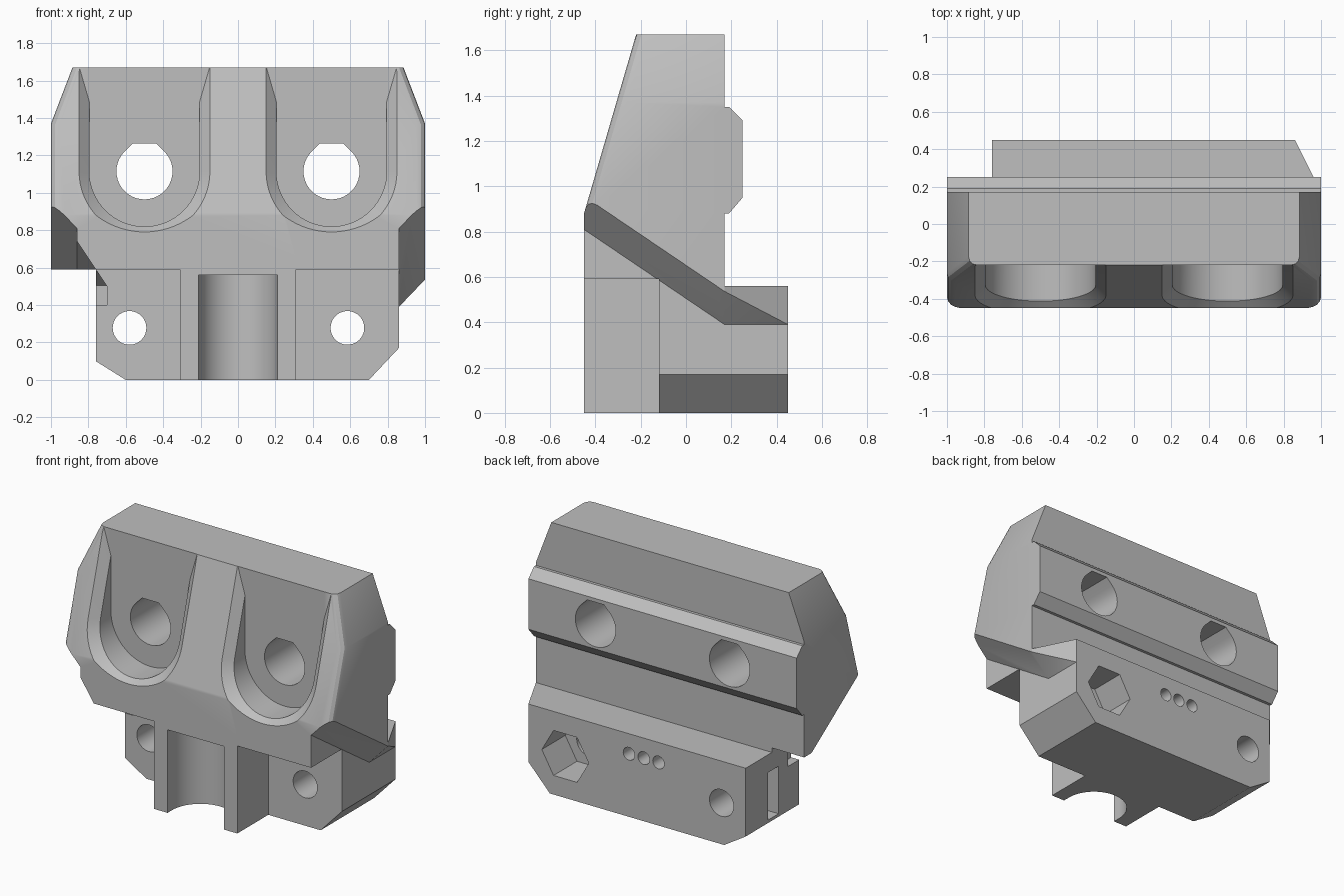
import bpy, bmesh
from math import pi, cos, sin
from mathutils import Vector

if "Cube" in bpy.data.objects:
    bpy.data.objects.remove(bpy.data.objects["Cube"])

grey = bpy.data.materials.new("light grey plastic")
grey.use_nodes = True
grey.diffuse_color = (0.52, 0.52, 0.52, 1)
grey.node_tree.nodes["Principled BSDF"].inputs["Base Color"].default_value = grey.diffuse_color


def make(name, bm):
    bmesh.ops.recalc_face_normals(bm, faces=bm.faces)
    mesh = bpy.data.meshes.new(name)
    bm.to_mesh(mesh)
    bm.free()
    mesh.materials.append(grey)
    ob = bpy.data.objects.new(name, mesh)
    bpy.context.collection.objects.link(ob)
    return ob


def loft(sections):
    """Closed solid through matching loops of 3D points."""
    bm = bmesh.new()
    rings = [[bm.verts.new(p) for p in s] for s in sections]
    for a, b in zip(rings, rings[1:]):
        for i in range(len(a)):
            j = (i + 1) % len(a)
            bm.faces.new((a[i], a[j], b[j], b[i]))
    bm.faces.new(rings[0])
    bm.faces.new(rings[-1])
    bmesh.ops.recalc_face_normals(bm, faces=bm.faces)
    return bm


def prism(pts, axis, a, b):
    """Extrude a 2D outline along one axis; the outline uses the other two in order."""
    def at(p, t):
        v = list(p)
        v.insert("xyz".index(axis), t)
        return v
    return loft([[at(p, t) for p in pts] for t in (a, b)])


def box(x0, x1, y0, y1, z0, z1):
    return prism([(x0, y0), (x1, y0), (x1, y1), (x0, y1)], "z", z0, z1)


def slice_off(bm, point, normal):
    geom = bm.verts[:] + bm.edges[:] + bm.faces[:]
    bmesh.ops.bisect_plane(bm, geom=geom, plane_co=point, plane_no=normal, clear_outer=True)
    bmesh.ops.holes_fill(bm, edges=[e for e in bm.edges if e.is_boundary])


def circle(cx, cz, r, n=40, start=0.0):
    return [(cx + r * cos(start + 2 * pi * i / n), cz + r * sin(start + 2 * pi * i / n))
            for i in range(n)]


def combine(target, bm, operation):
    tool = make("helper", bm)
    tool.hide_render = True
    mod = target.modifiers.new("combine", "BOOLEAN")
    mod.operation = operation
    mod.solver = "EXACT"
    mod.object = tool
    graph = bpy.context.evaluated_depsgraph_get()
    graph.update()
    result = bpy.data.meshes.new_from_object(target.evaluated_get(graph))
    target.modifiers.clear()
    target.data = result
    bpy.data.objects.remove(tool)


def add(bm):
    combine(mount, bm, "UNION")


def cut(bm):
    combine(mount, bm, "DIFFERENCE")


# Upper body with the raised back rail
profile = [(-.45, .59), (-.45, .88), (-.22, 1.67), (.17, 1.67), (.17, 1.35), (.19, 1.35),
           (.25, 1.29), (.25, .95), (.19, .88), (.17, .88), (.17, .59)]
body = prism(profile, "x", -1, 1)
for s in (-1, 1):
    slice_off(body, (s * .885, 0, 1.67), (s * .3, 0, .115))
corners = [e for e in body.edges if all(abs(v.co.x) > .87 and v.co.y < -.2 for v in e.verts)
           and abs(e.verts[0].co.z - e.verts[1].co.z) > .05]
bmesh.ops.bevel(body, geom=corners, offset=.045, segments=3, profile=.5, affect="EDGES")
mount = make("mount_body", body)

# Lower clamp block with chamfered bottom corners
block = prism([(-.76, -.12), (-.76, .45), (.86, .45), (1, .17), (1, -.12)], "z", 0, .56)
slice_off(block, (.70, 0, 0), (.17, 0, -.16))
slice_off(block, (-.60, 0, 0), (-.10, 0, -.16))
add(block)
add(box(-.76, 1, -.12, .17, .5, .65))

# Front boss that holds the half-round channel
add(box(-.31, .31, -.45, 0, 0, .65))
arc = [(.21 * cos(pi * i / 32), -.4 + .21 * sin(pi * i / 32)) for i in range(33)]
cut(prism([(.21, -.7)] + arc + [(-.21, -.7)], "z", -.1, .56))

# Sloping undercuts below both flanks
def undercut(side, stations):
    return loft([[(side * x, y, z) for x, z in
                  ((.86, -.2), (.86, h), (1.3, h + .46), (1.3, -.2))] for y, h in stations])


cut(undercut(1, [(-.6, .911), (.17, .39), (.6, .39)]))
cut(undercut(-1, [(-.6, .911), (.17, .39)]))

# Lower front corner chamfer on one flank
notch = box(-.95, -.7, -.6, 0, .4, .74)
slice_off(notch, (-.76, 0, .59), (.15, 0, .10))
slice_off(notch, (0, -.127, .59), (0, .68, 1))
cut(notch)


# Screw pockets: U outline, chamfered rim and flat-topped hole
def u_outline(cx, r):
    bottom = [(cx + r * cos(pi * i / 32), 1.115 - r * sin(pi * i / 32)) for i in range(33)]
    return [(cx + r, 2.2)] + bottom + [(cx - r, 2.2)]


def front_y(z):
    return -.45 + (z - .88) * .23 / .79


FLOOR = -.218
for cx in (-.5, .5):
    cut(prism(u_outline(cx, .295), "y", -.9, FLOOR))
    rim = loft([[(x, front_y(z) + d, z) for x, z in u_outline(cx, .35 - d)]
                for d in (-.1, .055)])
    slice_off(rim, (0, FLOOR, 0), (0, 1, 0))
    cut(rim)
    hole = [p for p in circle(cx, 1.115, .15) if p[1] < 1.115 + .107]
    right = [p for p in hole if p[0] >= cx and p[1] >= 1.115]
    at = len(right)
    hole[at:at] = [(cx + .062, 1.265), (cx - .062, 1.265)]
    cut(prism(hole, "y", -.5, .5))

# Clamp holes, hexagonal recess, side nut slot and small back holes
for cx in (-.58, .585):
    cut(prism(circle(cx, .278, .09), "y", -.3, .6))
cut(prism(circle(.585, .28, .175, 6), "y", .2, .6))
cut(box(-.9, -.44, .10, .21, .12, .44))
for cx in (-.11, 0, .11):
    cut(prism(circle(cx, .425, .043, 24), "y", .35, .6))

# Smooth the round walls, keep edges sharp
bpy.ops.object.select_all(action="DESELECT")
mount.select_set(True)
bpy.context.view_layer.objects.active = mount
bpy.ops.object.shade_smooth_by_angle(angle=pi / 7)
